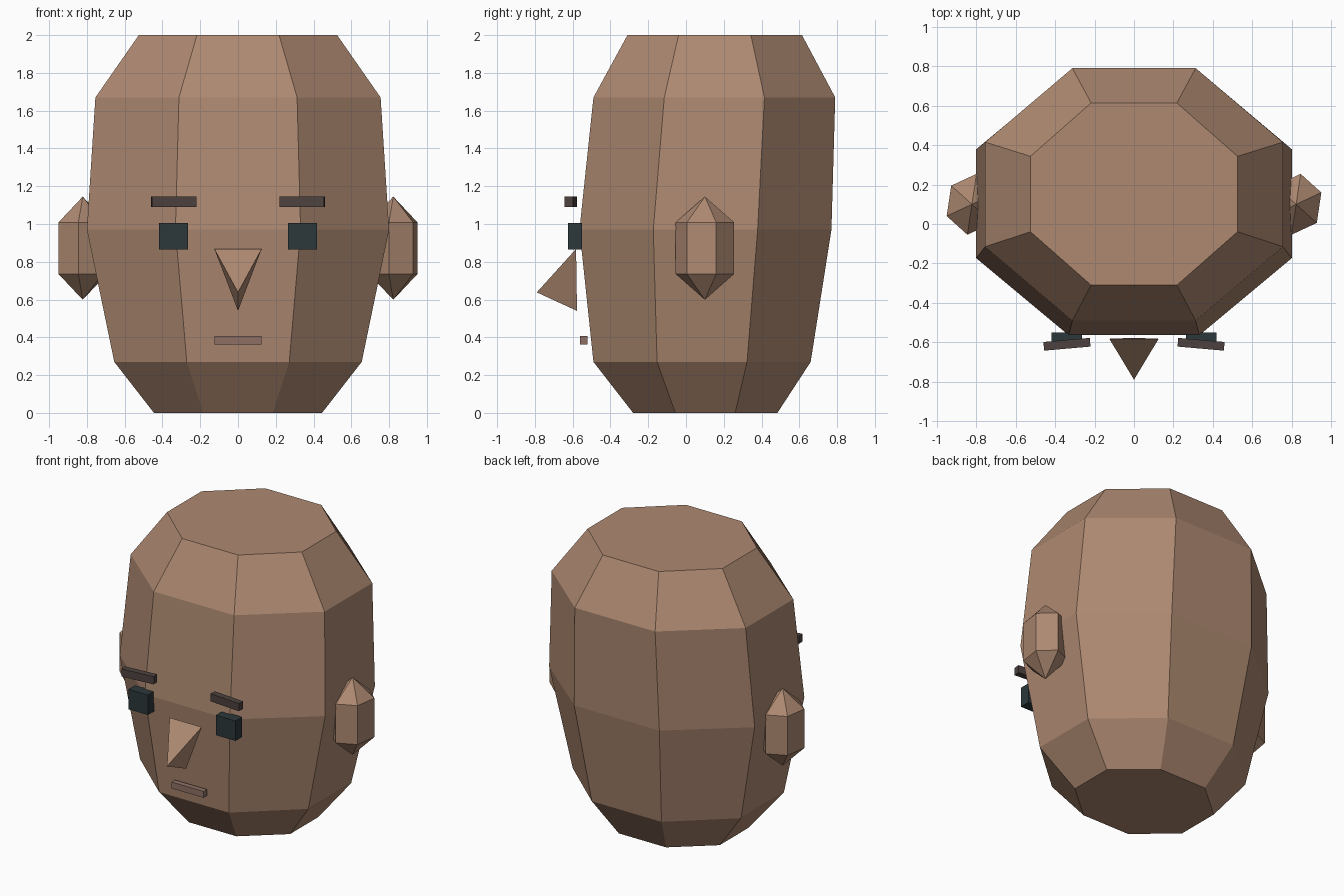
import bpy, bmesh
from math import sin, cos, pi, radians

if "Cube" in bpy.data.objects:
    bpy.data.objects.remove(bpy.data.objects["Cube"])


def material(name, rgb):
    m = bpy.data.materials.new(name)
    m.diffuse_color = (*rgb, 1)
    m.use_nodes = True
    m.node_tree.nodes["Principled BSDF"].inputs["Base Color"].default_value = m.diffuse_color
    return m


SKIN = material("skin", (0.42, 0.25, 0.165))
LIP = material("lip", (0.27, 0.16, 0.13))
BROW = material("brow", (0.075, 0.055, 0.05))
EYE = material("eye", (0.025, 0.038, 0.043))


def finish(bm, name, mat):
    bmesh.ops.remove_doubles(bm, verts=bm.verts, dist=1e-5)
    bmesh.ops.recalc_face_normals(bm, faces=bm.faces)
    me = bpy.data.meshes.new(name)
    bm.to_mesh(me)
    bm.free()
    ob = bpy.data.objects.new(name, me)
    me.materials.append(mat)
    bpy.context.collection.objects.link(ob)
    return ob


def loft(name, rings, sides, phase, mat):
    """Skin rings of (z, centre y, radius x, radius y); radius 0 makes a pole."""
    bm = bmesh.new()
    loops = []
    for z, cy, rx, ry in rings:
        if rx == 0:
            loops.append([bm.verts.new((0, cy, z))] * sides)
            continue
        angles = [phase + 2 * pi * i / sides for i in range(sides)]
        loops.append([bm.verts.new((rx * cos(a), cy + ry * sin(a), z)) for a in angles])
    for a, b in zip(loops, loops[1:]):
        for i in range(sides):
            j = (i + 1) % sides
            quad = dict.fromkeys((a[i], a[j], b[j], b[i]))
            bm.faces.new(list(quad))
    for end, ring in ((loops[0], rings[0]), (loops[-1], rings[-1])):
        if ring[2]:
            bm.faces.new(end)
    return finish(bm, name, mat)


def box(name, centre, size, mat, turn=0):
    bm = bmesh.new()
    bmesh.ops.create_cube(bm, size=1)
    bmesh.ops.scale(bm, vec=size, verts=bm.verts)
    ob = finish(bm, name, mat)
    ob.location = centre
    ob.rotation_euler.z = turn
    return ob


# head: eight-sided rings, flat to the front (half widths measured to the flats)
k = 1 / cos(pi / 8)
head = [(0, 0.102, 0.445, 0.382), (0.27, 0.085, 0.655, 0.575), (0.97, 0.103, 0.80, 0.667),
        (1.67, 0.15, 0.755, 0.64), (2.0, 0.152, 0.525, 0.462)]
loft("head", [(z, y, a * k, b * k) for z, y, a, b in head], 8, pi / 8, SKIN)

# ears: six-sided faceted beads, slightly turned the same way on both sides
for side, sx in (("left", -1), ("right", 1)):
    ear = loft(side + "_ear", [(-0.273, 0, 0, 0), (-0.137, 0, 0.136, 0.156),
                               (0.137, 0, 0.136, 0.156), (0.273, 0, 0, 0)], 6, pi / 2, SKIN)
    ear.location = (sx * 0.822, 0.1, 0.872)
    ear.rotation_euler.z = radians(-8.5)

    # eyes and brows
    box(side + "_eye", (sx * 0.341, -0.587, 0.935), (0.153, 0.074, 0.14), EYE)
    box(side + "_eyebrow", (sx * 0.34, -0.61, 1.118), (0.236, 0.044, 0.054), BROW,
        -sx * radians(5))

# nose: three-sided pyramid
bm = bmesh.new()
l, r, b, tip = [bm.verts.new(p) for p in ((-0.125, -0.582, 0.868), (0.125, -0.582, 0.868),
                                          (0, -0.577, 0.54), (0, -0.79, 0.638))]
for f in ((l, r, b), (l, tip, r), (r, tip, b), (b, tip, l)):
    bm.faces.new(f)
finish(bm, "nose", SKIN)

# mouth
box("mouth", (0, -0.541, 0.384), (0.25, 0.038, 0.045), LIP)
